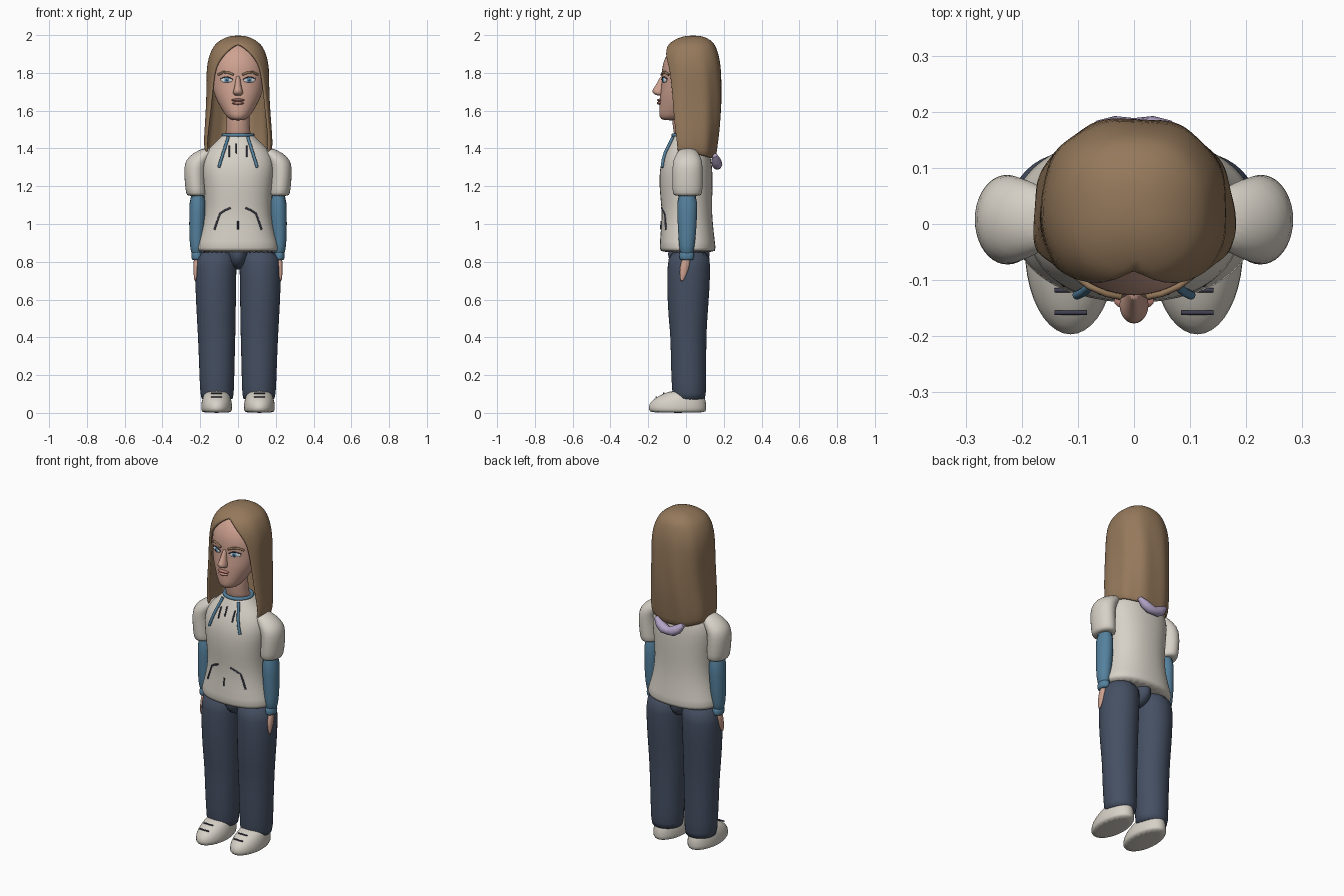
import bpy, bmesh, math
from math import sin, cos, radians, copysign

default = bpy.data.objects.get("Cube")
if default:
    bpy.data.objects.remove(default, do_unlink=True)


def material(name, red, green, blue):
    mat = bpy.data.materials.new(name)
    mat.use_nodes = True
    colour = (red, green, blue, 1)
    mat.diffuse_color = colour
    mat.node_tree.nodes["Principled BSDF"].inputs["Base Color"].default_value = colour
    return mat


SKIN = material("skin", .62, .36, .28)
LIPS = material("lip_pink", .48, .22, .18)
HAIR = material("hair_brown", .3, .19, .105)
CREAM = material("cream_cloth", .68, .64, .57)
BLUE = material("sleeve_blue", .09, .22, .34)
DENIM = material("dark_denim", .06, .08, .125)
LILAC = material("lilac", .45, .37, .57)
DARK = material("dark_stitch", .05, .05, .08)
WHITE = material("eye_white", .75, .76, .78)
IRIS = material("iris_blue", .12, .32, .52)


def finish(obj, mat, subdivide=0):
    """Give an object its colour, smooth shading and optional subdivision."""
    obj.data.materials.clear()
    obj.data.materials.append(mat)
    bpy.ops.object.select_all(action="DESELECT")
    obj.select_set(True)
    bpy.context.view_layer.objects.active = obj
    bpy.ops.object.shade_smooth_by_angle(angle=radians(60))
    if subdivide:
        obj.modifiers.new("smooth", "SUBSURF").levels = subdivide
        obj.modifiers["smooth"].render_levels = subdivide
    return obj


def mesh_object(name, bm):
    mesh = bpy.data.meshes.new(name)
    bm.to_mesh(mesh)
    bm.free()
    obj = bpy.data.objects.new(name, mesh)
    bpy.context.collection.objects.link(obj)
    return obj


def oval(angle, rx, front, back, power=1.0):
    """Point on a rounded oval, angle measured from the front towards +x."""
    s, c = sin(angle), cos(angle)
    x = rx * copysign(abs(s) ** power, s)
    y = (front + back) / 2 - (back - front) / 2 * copysign(abs(c) ** power, c)
    return x, y


def loft(name, rings, mat, side=1, power=1.0, sides=20):
    """Skin ovals given as (z, centre x, half width, front y, back y)."""
    bm = bmesh.new()
    loops = []
    for z, cx, rx, front, back in rings:
        loop = []
        for k in range(sides):
            x, y = oval(math.tau * k / sides, rx, front, back, power)
            loop.append(bm.verts.new((x + cx * side, y, z)))
        loops.append(loop)
    for low, high in zip(loops, loops[1:]):
        for k in range(sides):
            n = (k + 1) % sides
            bm.faces.new((low[k], low[n], high[n], high[k]))
    bm.faces.new(loops[0])
    bm.faces.new(loops[-1])
    bmesh.ops.recalc_face_normals(bm, faces=bm.faces)
    return finish(mesh_object(name, bm), mat, 1)


def front_y(rings, x, z, power=1.0):
    """Front surface of a centred loft at x, z."""
    for a, b in zip(rings, rings[1:]):
        if a[0] <= z <= b[0]:
            t = (z - a[0]) / (b[0] - a[0])
            _, _, rx, front, back = (p + (q - p) * t for p, q in zip(a, b))
            depth = max(0, 1 - (abs(x) / rx) ** (2 / power)) ** (power / 2)
            return (front + back) / 2 - (back - front) / 2 * depth
    return 0


def tube(name, points, radius, mat, closed=False, swell=None):
    curve = bpy.data.curves.new(name, "CURVE")
    curve.dimensions = "3D"
    curve.bevel_depth = radius
    curve.bevel_resolution = 3
    curve.use_fill_caps = True
    spline = curve.splines.new("POLY")
    spline.points.add(len(points) - 1)
    spline.use_cyclic_u = closed
    for k, (p, co) in enumerate(zip(spline.points, points)):
        p.co = (*co, 1)
        p.radius = swell[k] if swell else 1
    obj = bpy.data.objects.new(name, curve)
    bpy.context.collection.objects.link(obj)
    bpy.ops.object.select_all(action="DESELECT")
    obj.select_set(True)
    bpy.context.view_layer.objects.active = obj
    bpy.ops.object.convert(target="MESH")
    return finish(bpy.context.object, mat)


def ball(name, place, size, mat, turn=0):
    bm = bmesh.new()
    bmesh.ops.create_uvsphere(bm, u_segments=20, v_segments=12, radius=1)
    obj = mesh_object(name, bm)
    obj.location, obj.scale, obj.rotation_euler = place, size, (0, 0, turn)
    return finish(obj, mat)


# Torso, collar and neck
torso = [(.85, 0, .215, -.135, .155), (.862, 0, .226, -.142, .16), (.95, 0, .195, -.136, .148),
         (1.05, 0, .174, -.126, .138), (1.15, 0, .178, -.138, .14), (1.25, 0, .19, -.144, .142),
         (1.32, 0, .196, -.134, .138), (1.38, 0, .175, -.113, .125), (1.42, 0, .135, -.092, .105),
         (1.46, 0, .09, -.075, .085), (1.478, 0, .08, -.068, .075)]
loft("shirt_body", torso, CREAM, power=.9, sides=28)
loft("neck", [(1.43, 0, .075, -.06, .07), (1.5, 0, .064, -.068, .055),
              (1.55, 0, .062, -.075, .05), (1.62, 0, .062, -.075, .05)], SKIN)
rim = [(*oval(math.tau * k / 24, .078, -.068, .074), 1.47) for k in range(24)]
tube("collar_trim", rim, .01, BLUE, closed=True)


def on_shirt(x, z, lift=.001):
    return (x, front_y(torso, x, z, .9) - lift, z)


# Drawstrings, pleats and pocket seams laid on the shirt
for side in (-1, 1):
    cord = [on_shirt(side * (.052 + .05 * t), 1.46 - .16 * t, .006) for t in (0, .25, .5, .75, 1)]
    tube("drawstring", cord, .008, BLUE)
    pleat = [on_shirt(side * .046, 1.415 - .02 * k) for k in range(4)]
    tube("pleat_seam", pleat, .004, DARK)
    corners = [(.04, 1.085), (.07, 1.072), (.095, 1.055), (.11, 1.015), (.125, .97)]
    tube("pocket_seam", [on_shirt(side * x, z) for x, z in corners], .005, DARK)
tube("neck_seam", [on_shirt(-.008, z) for z in (1.425, 1.4, 1.375)], .004, DARK)
tube("front_seam", [on_shirt(0, z) for z in (1.015, .99, .97)], .004, DARK)

# Arms, legs and shoes, once for each side
ball("hip_joint", (0, .015, .84), (.058, .11, .082), DENIM)
for side, label in ((-1, "right"), (1, "left")):
    loft(label + "_puff_sleeve", [
        (1.148, .217, .05, -.06, .075), (1.156, .219, .056, -.072, .087),
        (1.22, .226, .057, -.074, .089), (1.3, .228, .059, -.073, .089),
        (1.34, .213, .063, -.068, .085), (1.375, .18, .06, -.05, .068),
        (1.405, .14, .04, -.03, .045)], CREAM, side)
    loft(label + "_sleeve", [
        (.83, .218, .028, -.03, .038), (.88, .218, .037, -.037, .045),
        (.95, .218, .041, -.042, .054), (1.05, .214, .045, -.047, .06),
        (1.18, .213, .043, -.05, .062)], BLUE, side)
    loft(label + "_cuff", [
        (.808, .218, .024, -.03, .036), (.816, .218, .029, -.036, .044),
        (.845, .218, .029, -.036, .044), (.855, .218, .025, -.03, .038)], BLUE, side)
    loft(label + "_hand", [
        (.695, .226, .005, -.03, -.016), (.73, .225, .01, -.034, .002),
        (.77, .222, .014, -.034, .018), (.83, .218, .018, -.018, .026)], SKIN, side)
    loft(label + "_trouser_leg", [
        (.066, .11, .082, -.066, .1), (.08, .111, .09, -.073, .107),
        (.25, .112, .095, -.082, .108), (.4, .113, .1, -.082, .109),
        (.5, .115, .104, -.094, .114), (.65, .118, .109, -.102, .126),
        (.78, .118, .111, -.1, .131), (.87, .11, .108, -.09, .125)], DENIM, side)
    loft(label + "_shoe", [
        (0, .113, .076, -.188, .104), (.012, .113, .083, -.2, .11),
        (.045, .113, .083, -.2, .11), (.075, .113, .077, -.172, .104),
        (.1, .113, .067, -.125, .09), (.12, .113, .052, -.075, .08)], CREAM, side)
    for y, z in ((-.158, .084), (-.118, .104)):
        tube(label + "_lace", [(side * .084, y, z), (side * .142, y, z)], .004, DARK)

# Head and face
head = [(1.548, 0, .032, -.125, -.03), (1.565, 0, .06, -.142, 0), (1.6, 0, .082, -.143, .04),
        (1.65, 0, .112, -.14, .08), (1.7, 0, .131, -.137, .1), (1.76, 0, .142, -.126, .12),
        (1.82, 0, .145, -.13, .125), (1.88, 0, .133, -.115, .125), (1.94, 0, .09, -.072, .1),
        (1.965, 0, .03, -.02, .06)]
loft("head", head, SKIN, sides=28)
loft("nose", [(1.678, 0, .015, -.15, -.11), (1.69, 0, .029, -.176, -.11),
              (1.706, 0, .026, -.184, -.11), (1.74, 0, .015, -.156, -.1),
              (1.79, 0, .012, -.134, -.1)], SKIN, sides=12)
ball("upper_lip", (0, -.136, 1.656), (.036, .018, .008), LIPS)
ball("lower_lip", (0, -.137, 1.64), (.031, .018, .009), LIPS)
for side in (-1, 1):
    x, z, turn = side * .06, 1.762, side * radians(21)
    y = front_y(head, x, z)
    ball("eyeball", (x, y, z), (.034, .007, .014), WHITE, turn)
    ball("iris", (x, y - .005, z), (.014, .005, .013), IRIS, turn)
    ball("pupil", (x, y - .008, z), (.006, .004, .006), DARK, turn)
    for name, mat, thick, marks in (
            ("eyelid", DARK, .003, [(.028, 1.764), (.045, 1.776), (.065, 1.779), (.093, 1.768)]),
            ("eyebrow", HAIR, .006, [(.024, 1.79), (.05, 1.802), (.08, 1.804), (.105, 1.79)])):
        tube(name, [(side * u, front_y(head, u, v) - .003, v) for u, v in marks], thick, mat)

# Long hair: an open shell, parted at the front (z, half width, front, back, opening)
locks = [(1.998, .03, .005, .07, 0), (1.985, .075, -.045, .115, 0), (1.96, .112, -.085, .145, 0),
         (1.94, .13, -.105, .158, 10), (1.9, .151, -.125, .172, 26), (1.85, .162, -.13, .182, 40),
         (1.8, .167, -.134, .186, 48), (1.7, .166, -.148, .19, 58), (1.6, .17, -.158, .188, 64),
         (1.5, .177, -.156, .18, 68), (1.42, .182, -.143, .168, 70), (1.375, .175, -.135, .158, 70)]
bm = bmesh.new()
columns = 44
rows = []
for z, rx, front, back, opening in locks:
    row = []
    start = radians(opening)
    for k in range(columns + 1):
        a = start + (math.tau - 2 * start) * k / columns
        x, y = oval(a, rx, front, back, .85)
        fall = min(1, max(0, (1.98 - z) / .3))
        wave = 1 + .016 * fall * sin(9 * a + 5 * z)
        drop = .035 * max(0, -cos(a)) if z < 1.4 else 0
        row.append(bm.verts.new((x * wave, y * wave, z - drop)))
    rows.append(row)
for high, low in zip(rows, rows[1:]):
    for k in range(columns):
        bm.faces.new((low[k], low[k + 1], high[k + 1], high[k]))
bm.faces.new(rows[0])
bmesh.ops.remove_doubles(bm, verts=bm.verts, dist=.0001)
hair = mesh_object("long_hair", bm)
shell = hair.modifiers.new("thickness", "SOLIDIFY")
shell.thickness = .016
shell.offset = -1
finish(hair, HAIR, 1)

# Hair tie at the back
bow = [(.03 * k, .166 - .0016 * k * k, 1.31 + .006 * k * k) for k in range(-3, 4)]
tube("hair_tie", bow, .027, LILAC, swell=(.5, .95, 1.05, .85, 1.05, .95, .5))
